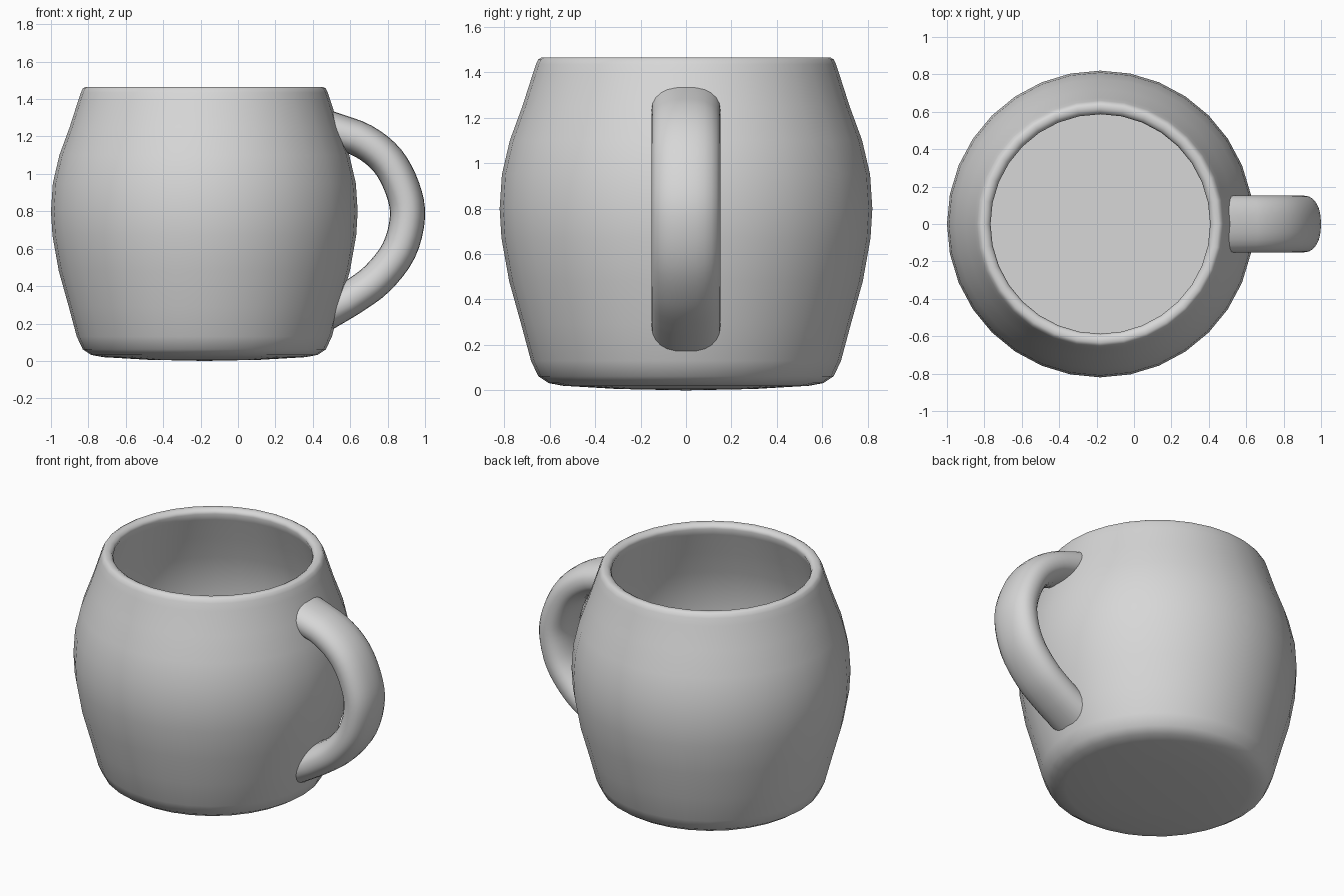
import bpy, bmesh, math
from mathutils import Vector

cube = bpy.data.objects.get("Cube")
if cube:
    bpy.data.objects.remove(cube, do_unlink=True)

GREY = (0.68, 0.68, 0.68, 1)
mat = bpy.data.materials.new("grey_ceramic")
mat.use_nodes = True
mat.diffuse_color = GREY
mat.node_tree.nodes["Principled BSDF"].inputs["Base Color"].default_value = GREY

BODY_X = -0.18
SIDES = 32
WALL = 0.07
FLOOR_Z = 0.18


def finish(bm, name, angle):
    bmesh.ops.recalc_face_normals(bm, faces=bm.faces)
    mesh = bpy.data.meshes.new(name)
    bm.to_mesh(mesh)
    bm.free()
    obj = bpy.data.objects.new(name, mesh)
    bpy.context.collection.objects.link(obj)
    mesh.materials.append(mat)
    bpy.ops.object.select_all(action='DESELECT')
    obj.select_set(True)
    bpy.context.view_layer.objects.active = obj
    bpy.ops.object.shade_smooth_by_angle(angle=math.radians(angle))


def bridge(bm, rings):
    for a, b in zip(rings, rings[1:]):
        n = len(a)
        for i in range(n):
            j = (i + 1) % n
            bm.faces.new((a[i], a[j], b[j], b[i]))


# Mug body: outer wall, rounded rim, inner wall and flat floor as one turned profile
outer = [(0.30, 0.006), (0.54, 0.02), (0.605, 0.032), (0.65, 0.062),
         (0.682, 0.13), (0.725, 0.29), (0.778, 0.48), (0.812, 0.67),
         (0.82, 0.80), (0.81, 0.95), (0.775, 1.10), (0.72, 1.25),
         (0.675, 1.39), (0.66, 1.435)]
rim = [(0.65, 1.456), (0.635, 1.465), (0.612, 1.463), (0.594, 1.452), (0.587, 1.435)]
inner = [(r - WALL, z) for r, z in reversed(outer[5:-1])] + [(0.62, FLOOR_Z)]
bm = bmesh.new()
rings = []
for r, z in outer + rim + inner:
    rings.append([bm.verts.new((BODY_X + r * math.cos(k * math.tau / SIDES),
                                r * math.sin(k * math.tau / SIDES), z))
                  for k in range(SIDES)])
bridge(bm, rings)
base = bm.verts.new((BODY_X, 0, 0))
for i in range(SIDES):
    bm.faces.new((rings[0][i], rings[0][(i + 1) % SIDES], base))
bm.faces.new(rings[-1])
finish(bm, "mug_body", 50)

# Handle: rounded oblong section swept along a smooth path, ends set in the wall
path = [Vector((x, 0, z)) for x, z in
        [(0.32, 1.275), (0.495, 1.24), (0.67, 1.175), (0.80, 1.07), (0.88, 0.92),
         (0.906, 0.77), (0.86, 0.59), (0.745, 0.44), (0.61, 0.34), (0.49, 0.268), (0.35, 0.18)]]
STEPS = 4
samples = []
for p0, p1, p2, p3 in zip(path, path[1:], path[2:], path[3:]):
    for s in range(STEPS):
        t = s / STEPS
        samples.append(0.5 * (2 * p1 + (p2 - p0) * t + (2 * p0 - 5 * p1 + 4 * p2 - p3) * t ** 2
                              + (3 * p1 - p0 - 3 * p2 + p3) * t ** 3))
samples.append(path[-2])
# Leave room for the slanted end sections, which lie along the mug wall
samples = [samples[0]] + samples[3:-3] + [samples[-1]]
last = len(samples) - 1
wall_slant = {0: Vector((-0.33, 0, 0.94)), last: Vector((-0.3, 0, -0.95))}


def soft(v):
    return math.copysign(abs(v) ** 0.88, v)


bm = bmesh.new()
rings = []
for i, p in enumerate(samples):
    tangent = samples[min(i + 1, last)] - samples[max(i - 1, 0)]
    normal = Vector((-tangent.z, 0, tangent.x)).normalized()
    across = wall_slant.get(i, normal)
    across = across / across.dot(normal)
    ring = []
    for k in range(24):
        a = k * math.tau / 24
        ring.append(bm.verts.new(p + across * 0.094 * soft(math.sin(a))
                                 + Vector((0, 0.152 * soft(math.cos(a)), 0))))
    rings.append(ring)
bridge(bm, rings)
bm.faces.new(rings[0])
bm.faces.new(rings[-1])
finish(bm, "handle", 50)
